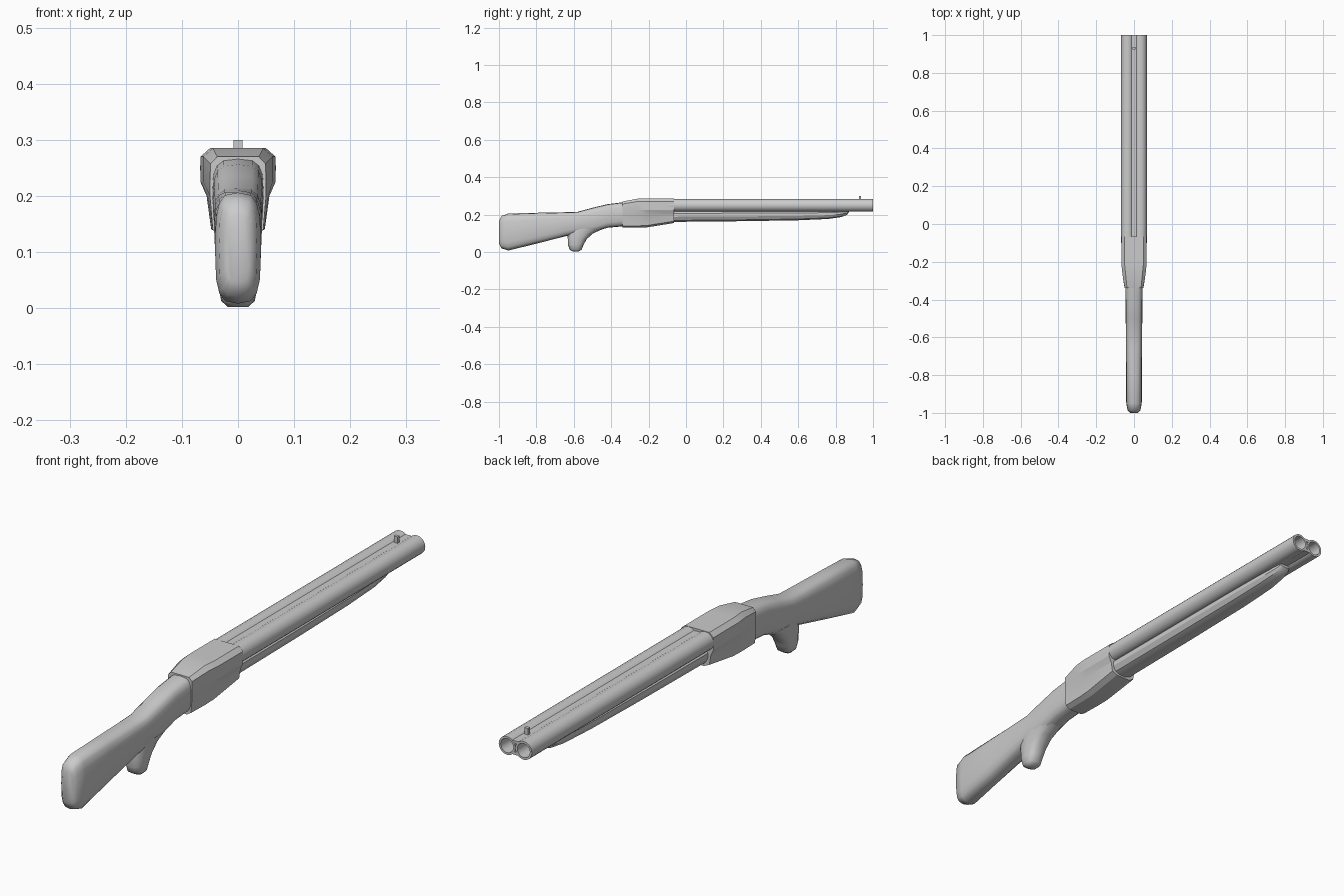
import bpy, bmesh
from math import sin, cos, pi, copysign

if "Cube" in bpy.data.objects:
    bpy.data.objects.remove(bpy.data.objects["Cube"])


def finish(name, bm):
    bmesh.ops.recalc_face_normals(bm, faces=bm.faces[:])
    me = bpy.data.meshes.new(name)
    bm.to_mesh(me)
    bm.free()
    ob = bpy.data.objects.new(name, me)
    bpy.context.collection.objects.link(ob)
    return ob


def loft(name, rings, cap=True):
    """Skin a list of equal-length point rings."""
    bm = bmesh.new()
    vs = [[bm.verts.new(p) for p in r] for r in rings]
    n = len(rings[0])
    for a, b in zip(vs, vs[1:]):
        for i in range(n):
            j = (i + 1) % n
            bm.faces.new((a[i], a[j], b[j], b[i]))
    if cap:
        bm.faces.new(vs[0])
    bm.faces.new(vs[-1])
    return finish(name, bm)


def oval(hu, hv, n=16, p=0.6):
    """Rounded-rectangle (superellipse) outline."""
    pts = []
    for i in range(n):
        a = 2 * pi * i / n
        c, s = cos(a), sin(a)
        pts.append((hu * copysign(abs(c) ** p, c), hv * copysign(abs(s) ** p, s)))
    return pts


def mirrored(y, half):
    """Ring at y from a right-hand half profile of (x, z), top to bottom."""
    return [(x, y, z) for x, z in half] + [(-x, y, z) for x, z in reversed(half)]


def box(name, loc, size):
    bm = bmesh.new()
    bmesh.ops.create_cube(bm, size=1)
    for v in bm.verts:
        v.co = [l + c * s for l, c, s in zip(loc, v.co, size)]
    return finish(name, bm)


# Twin barrels with open bores, joined by ribs
BZ, R, BORE = 0.25, 0.034, 0.026
for side, x in (("left", -R), ("right", R)):
    rings = [[(x + r * cos(2 * pi * i / 20), y, BZ + r * sin(2 * pi * i / 20))
              for i in range(20)]
             for y, r in ((-0.1, R), (1.0, R), (1.0, BORE), (0.7, BORE))]
    loft("barrel_" + side, rings)
for label, dz in (("top", 0.021), ("bottom", -0.021)):
    box("barrel_rib_" + label, (0, 0.45, BZ + dz), (0.026, 1.099, 0.01))

# Front sight post
box("front_sight", (0, 0.93, 0.287), (0.016, 0.012, 0.026))

# Faceted receiver
shoulder = [(0.05, 0.285), (0.067, 0.27), (0.067, 0.225)]
loft("receiver", [
    mirrored(-0.34, [(0.037, 0.27), (0.049, 0.257), (0.05, 0.225),
                     (0.05, 0.2), (0.045, 0.14), (0.028, 0.13)]),
    mirrored(-0.26, [(0.045, 0.285), (0.062, 0.27), (0.062, 0.225),
                     (0.054, 0.2), (0.047, 0.14), (0.028, 0.13)]),
    mirrored(-0.21, shoulder + [(0.056, 0.2), (0.048, 0.142), (0.028, 0.132)]),
    mirrored(-0.065, shoulder + [(0.056, 0.2), (0.05, 0.165), (0.028, 0.155)]),
])

# Forend under the barrels, tapering upward at the tip
fore = []
for y, zb, hw in ((-0.1, 0.161, 0.045), (0.3, 0.165, 0.044), (0.6, 0.17, 0.042),
                  (0.76, 0.177, 0.038), (0.83, 0.187, 0.032), (0.86, 0.199, 0.026),
                  (0.872, 0.213, 0.02)):
    h = 0.222 - zb
    fore.append(mirrored(y, [(hw * u, zb + h * v) for u, v in
                ((0.7, 1), (1, 0.75), (1, 0.45), (0.75, 0.13), (0.3, 0))]))
loft("forend", fore)

# Shoulder stock: y, top, bottom, half width
stock = ((-1.0, 0.165, 0.045, 0.02), (-0.987, 0.193, 0.02, 0.034),
         (-0.95, 0.206, 0.008, 0.041), (-0.8, 0.21, 0.045, 0.042),
         (-0.65, 0.213, 0.083, 0.043), (-0.58, 0.215, 0.1, 0.043),
         (-0.5, 0.237, 0.105, 0.044), (-0.42, 0.256, 0.13, 0.045),
         (-0.33, 0.267, 0.138, 0.046))
loft("stock", [[(u, y, (t + b) / 2 + v) for u, v in oval(w, (t - b) / 2)]
               for y, t, b, w in stock])

# Pistol grip: z, rear y, front y, half width
grip = ((0.002, -0.603, -0.575, 0.018), (0.013, -0.622, -0.558, 0.03),
        (0.04, -0.631, -0.547, 0.035), (0.07, -0.632, -0.53, 0.038),
        (0.1, -0.635, -0.497, 0.04), (0.125, -0.635, -0.44, 0.041))
loft("pistol_grip", [[(u, (a + b) / 2 + v, z) for u, v in oval(w, (b - a) / 2, p=0.8)]
                     for z, a, b, w in grip])

# Smooth the curved surfaces, keep hard edges
smooth_angle = {"receiver": 15, "stock": 50, "pistol_grip": 50}
for ob in bpy.context.scene.objects:
    bpy.ops.object.select_all(action='DESELECT')
    ob.select_set(True)
    bpy.context.view_layer.objects.active = ob
    bpy.ops.object.shade_smooth_by_angle(angle=smooth_angle.get(ob.name, 30) * pi / 180)
